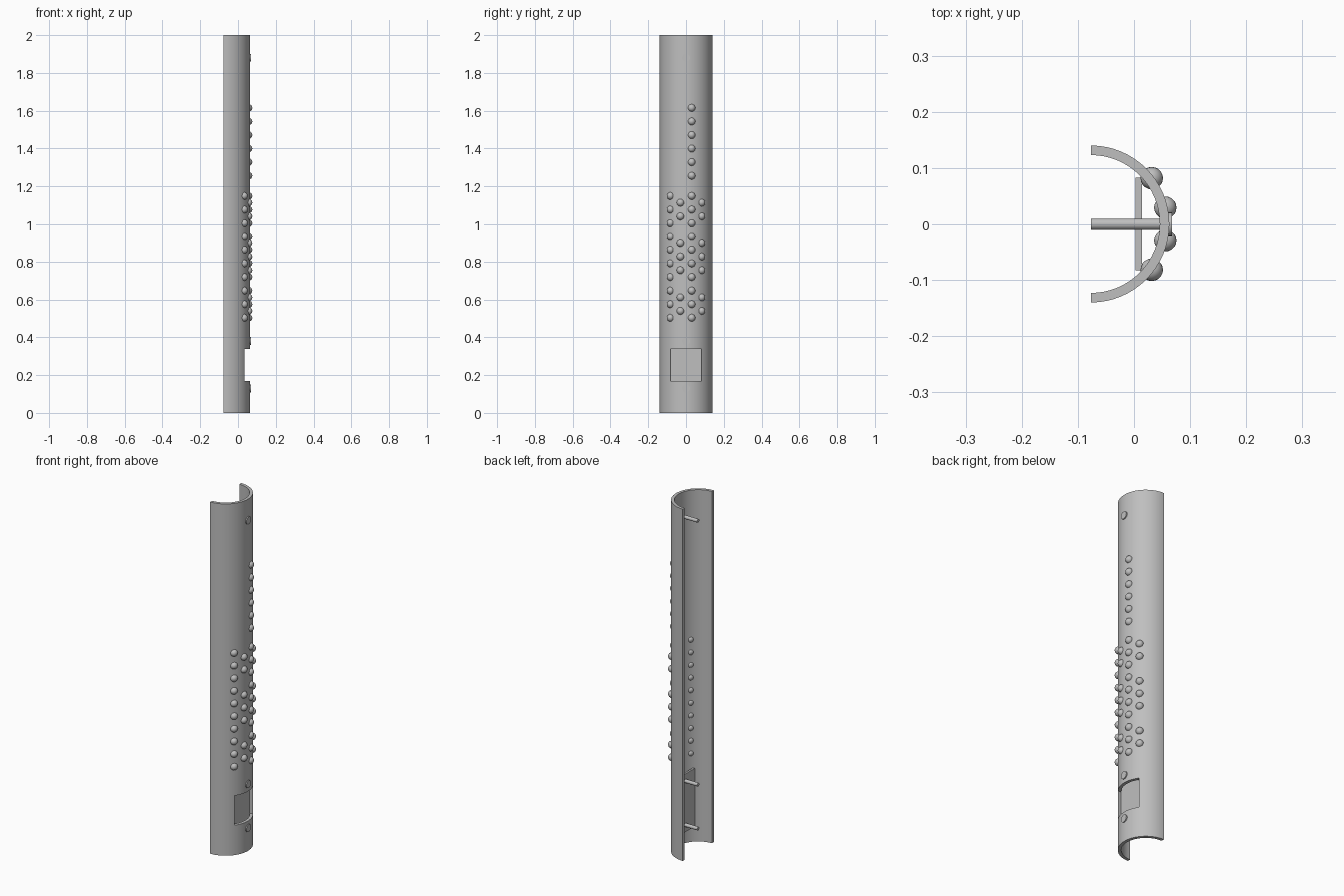
import bpy, bmesh, math
from mathutils import Matrix

cube = bpy.data.objects.get("Cube")
if cube:
    bpy.data.objects.remove(cube, do_unlink=True)

CX = -0.077                      # axis of the half tube
OUTER, INNER, HEIGHT = 0.14, 0.123, 2.0

grey = bpy.data.materials.new("grey_metal")
grey.use_nodes = True
colour = (0.52, 0.52, 0.52, 1)
grey.diffuse_color = colour
grey.node_tree.nodes["Principled BSDF"].inputs["Base Color"].default_value = colour


def make(name, bm, smooth=None):
    bmesh.ops.recalc_face_normals(bm, faces=bm.faces)
    mesh = bpy.data.meshes.new(name)
    bm.to_mesh(mesh)
    bm.free()
    mesh.materials.append(grey)
    obj = bpy.data.objects.new(name, mesh)
    bpy.context.collection.objects.link(obj)
    if smooth:
        select(obj)
        bpy.ops.object.shade_smooth_by_angle(angle=math.radians(smooth))
    return obj


def select(obj):
    bpy.ops.object.select_all(action="DESELECT")
    obj.select_set(True)
    bpy.context.view_layer.objects.active = obj


def box(name, x, y, z):
    bm = bmesh.new()
    size = [b - a for a, b in (x, y, z)]
    mid = [(a + b) / 2 for a, b in (x, y, z)]
    bmesh.ops.create_cube(bm, size=1, matrix=Matrix.Translation(mid) @ Matrix.Diagonal((*size, 1)))
    return make(name, bm)


def rod(bm, x0, x1, radius, z):
    # Cylinder lying along x
    place = Matrix.Translation(((x0 + x1) / 2, 0, z)) @ Matrix.Rotation(math.pi / 2, 4, "Y")
    bmesh.ops.create_cone(bm, cap_ends=True, segments=24, radius1=radius, radius2=radius,
                          depth=x1 - x0, matrix=place)


# Half tube: C-shaped profile pushed upward
bm = bmesh.new()
STEPS = 32
angles = [math.pi * (i / STEPS - 0.5) for i in range(STEPS + 1)]
ring = [(OUTER, a) for a in angles] + [(INNER, a) for a in reversed(angles)]
profile = bm.faces.new([bm.verts.new((CX + r * math.cos(a), r * math.sin(a), 0)) for r, a in ring])
top = bmesh.ops.extrude_face_region(bm, geom=[profile])["geom"]
bmesh.ops.translate(bm, vec=(0, 0, HEIGHT), verts=[v for v in top if isinstance(v, bmesh.types.BMVert)])
shell = make("half_tube", bm)

# Window opening
cutter = box("window_cutter", (0.005, 0.2), (-0.083, 0.083), (0.17, 0.338))
cutter.hide_render = True
cut = shell.modifiers.new("window", "BOOLEAN")
cut.operation, cut.solver, cut.object = "DIFFERENCE", "EXACT", cutter
select(shell)
bpy.ops.object.modifier_apply(modifier="window")
bpy.data.objects.remove(cutter, do_unlink=True)
bpy.ops.object.shade_smooth_by_angle(angle=math.radians(30))

# Plate behind the window
box("backing_plate", (0.003, 0.014), (-0.083, 0.083), (0.09, 0.42))

# Pins with flat heads
bm = bmesh.new()
for z in (0.13, 0.38, 1.88):
    rod(bm, CX, 0.055, 0.01, z)
    rod(bm, 0.05, 0.068, 0.021, z)
make("pins", bm, 30)

# Round studs in four columns
PITCH = 0.0718
long_rows = [0.503 + PITCH * i for i in range(10)]
upper_rows = [1.256 + PITCH * i for i in range(6)]
short_rows = [0.539 + PITCH * i for i in (0, 1, 3, 4, 5, 7, 8)]
columns = {-37: long_rows, -12.5: short_rows, 12.5: long_rows + upper_rows, 37: short_rows}
bm = bmesh.new()
for degrees, rows in columns.items():
    a = math.radians(degrees)
    for z in rows:
        spot = (CX + 0.136 * math.cos(a), 0.136 * math.sin(a), z)
        bmesh.ops.create_uvsphere(bm, u_segments=20, v_segments=12, radius=0.02,
                                  matrix=Matrix.Translation(spot))
make("studs", bm, 40)
